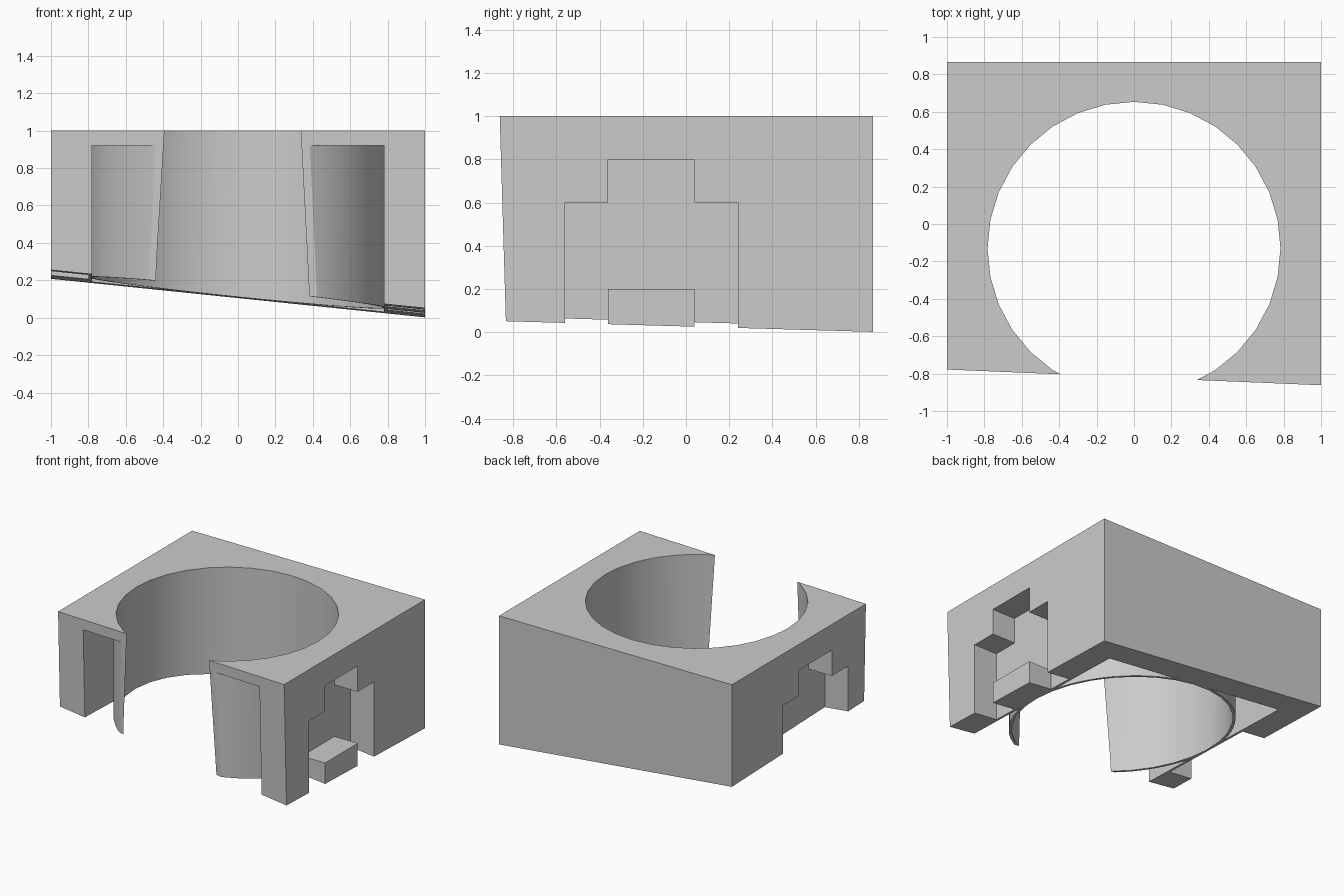
import bpy, bmesh, math
from mathutils import Vector

cube = bpy.data.objects.get("Cube")
if cube:
    bpy.data.objects.remove(cube, do_unlink=True)

CENTRE_Y = -0.13      # axis of the round opening
HOLE_R = 0.783
SHELL_R = 0.802

grey = bpy.data.materials.new("plain_grey")
grey.use_nodes = True
colour = (0.6, 0.6, 0.6, 1)
grey.diffuse_color = colour
grey.node_tree.nodes["Principled BSDF"].inputs["Base Color"].default_value = colour


def to_object(name, bm):
    bmesh.ops.recalc_face_normals(bm, faces=bm.faces)
    mesh = bpy.data.meshes.new(name)
    bm.to_mesh(mesh)
    bm.free()
    mesh.materials.append(grey)
    ob = bpy.data.objects.new(name, mesh)
    bpy.context.collection.objects.link(ob)
    return ob


def box(name, lo, hi):
    bm = bmesh.new()
    bmesh.ops.create_cube(bm, size=1)
    for v in bm.verts:
        v.co = Vector(lo[i] if v.co[i] < 0 else hi[i] for i in range(3))
    return to_object(name, bm)


def cylinder(name, radius, segments):
    bm = bmesh.new()
    bmesh.ops.create_cone(bm, cap_ends=True, segments=segments,
                          radius1=radius, radius2=radius, depth=4)
    bmesh.ops.translate(bm, verts=bm.verts, vec=(0, CENTRE_Y, 0.5))
    return to_object(name, bm)


def prism(name, profile, x0, x1):
    bm = bmesh.new()
    face = bm.faces.new([bm.verts.new((x0, y, z)) for y, z in profile])
    ext = bmesh.ops.extrude_face_region(bm, geom=[face])["geom"]
    moved = [g for g in ext if isinstance(g, bmesh.types.BMVert)]
    bmesh.ops.translate(bm, verts=moved, vec=(x1 - x0, 0, 0))
    return to_object(name, bm)


def subtract(target, cutter):
    cutter.hide_render = True
    mod = target.modifiers.new("cut", "BOOLEAN")
    mod.operation = "DIFFERENCE"
    mod.solver = "EXACT"
    mod.object = cutter
    bpy.context.view_layer.objects.active = target
    bpy.ops.object.modifier_apply(modifier=mod.name)
    bpy.data.objects.remove(cutter, do_unlink=True)


# Main block with a slanted front and a sloping underside
body = box("socket_block", (-1, -1, 0), (1, 0.865, 1))
for v in body.data.vertices:
    x, y, z = v.co
    front = y < 0
    bottom = z < 0.5
    for _ in range(6):
        if front:
            y = -0.82 - 0.042 * x + 0.03 * (1 - z)
        if bottom:
            z = 0.13 - 0.103 * x - 0.029 * y
    v.co = (x, y, z)

# Hollow underneath, open to the front, leaving a thin round shell
hollow = box("hollow_cutter", (-0.78, -2, -0.5), (0.78, 0.66, 0.92))
subtract(hollow, cylinder("shell_core", SHELL_R, 64))
subtract(body, hollow)

# Round opening right through
subtract(body, cylinder("hole_cutter", HOLE_R, 32))

# Stepped recess in each side, with a low block standing in it
steps = [(0.4, -0.5), (0.4, 0.6), (0.2, 0.6), (0.2, 0.8)]
notch = [(0.2, -0.5), (0.2, 0.2)]
half = steps + [(-y, z) for y, z in reversed(steps)]
half += [(-y, z) for y, z in notch] + list(reversed(notch))
profile = [(y - 0.16, z) for y, z in half]
for side in (-1, 1):
    subtract(body, prism("recess_cutter", profile, side * 0.8, side * 1.5))

# Smooth curved walls, crisp edges
bpy.ops.object.select_all(action="DESELECT")
body.select_set(True)
bpy.context.view_layer.objects.active = body
bpy.ops.object.shade_smooth_by_angle(angle=math.radians(25))
